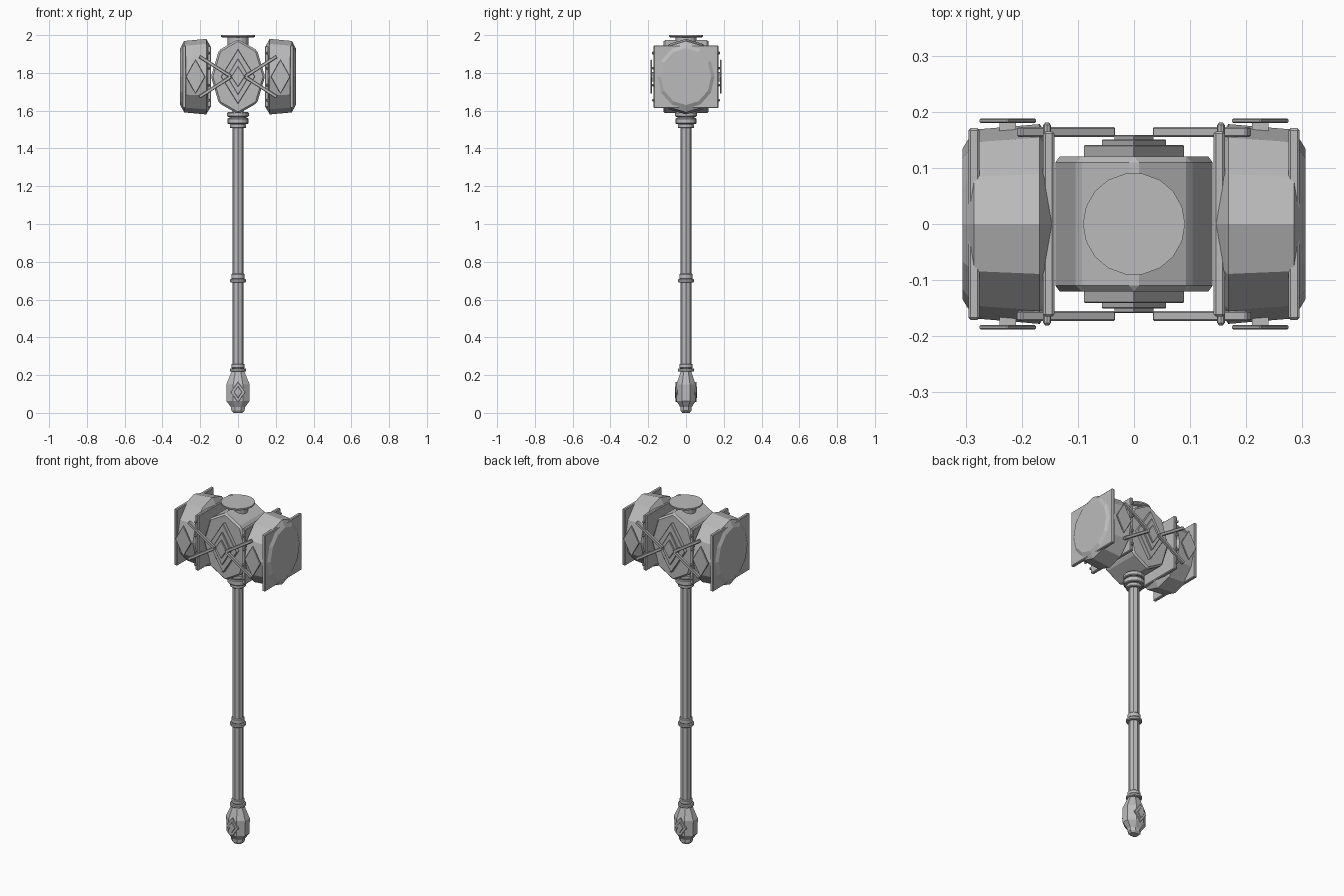
import bpy, bmesh, math
from mathutils import Vector, Matrix

if "Cube" in bpy.data.objects:
    bpy.data.objects.remove(bpy.data.objects["Cube"])

steel = bpy.data.materials.new("grey_steel")
steel.diffuse_color = (0.5, 0.5, 0.5, 1)
steel.use_nodes = True
steel.node_tree.nodes["Principled BSDF"].inputs["Base Color"].default_value = steel.diffuse_color
ZC = 1.78  # height of the head's centre


def finish(bm, name, bevel=0.0):
    bmesh.ops.recalc_face_normals(bm, faces=bm.faces)
    me = bpy.data.meshes.new(name)
    bm.to_mesh(me)
    bm.free()
    me.materials.append(steel)
    ob = bpy.data.objects.new(name, me)
    bpy.context.collection.objects.link(ob)
    if bevel:
        m = ob.modifiers.new("bevel", 'BEVEL')
        m.width, m.segments = bevel, 1
        m.limit_method = 'ANGLE'
        m.angle_limit = math.radians(25)
    return ob


def loft(name, profile, n, ru=1.0, rv=1.0, axis='Z', phase=0.0, centre=(0, 0, 0), bevel=0.0):
    """n-sided rings; profile = (radius, position along axis)."""
    bm = bmesh.new()
    rings = []
    for r, t in profile:
        ring = []
        for i in range(n):
            a = 2 * math.pi * i / n + phase
            u, v = r * ru * math.cos(a), r * rv * math.sin(a)
            p = {'Z': (u, v, t), 'X': (t, u, v), 'Y': (u, t, v)}[axis]
            ring.append(bm.verts.new(Vector(p) + Vector(centre)))
        rings.append(ring)
    for a, b in zip(rings, rings[1:]):
        for i in range(n):
            j = (i + 1) % n
            bm.faces.new((a[i], a[j], b[j], b[i]))
    bm.faces.new(rings[0])
    bm.faces.new(rings[-1])
    return finish(bm, name, bevel)


def box(name, centre, size, tilt=0.0, bevel=0.0):
    bm = bmesh.new()
    bmesh.ops.create_cube(bm, size=1, matrix=Matrix.Translation(centre)
                          @ Matrix.Rotation(tilt, 4, 'Y') @ Matrix.Diagonal((*size, 1)))
    return finish(bm, name, bevel)


def diamond(name, x, z, w, h, y0, y1):
    return loft(name, [(1, y0), (1, y1)], 4, w, h, 'Y', 0, (x, 0, z), 0.002)


# shaft and pommel
loft("shaft", [(0.029, 0.18), (0.029, 1.62)], 8)
loft("pommel", [(0.026, 0), (0.038, 0.012), (0.04, 0.03), (0.066, 0.062),
                (0.067, 0.15), (0.045, 0.2), (0.034, 0.225)],
     8, 1, 0.82, phase=math.pi / 8)
for s in (-1, 1):
    diamond("pommel_diamond", 0, 0.11, 0.04, 0.055, s * 0.045, s * 0.055)
    diamond("pommel_inner_diamond", 0, 0.11, 0.022, 0.032, s * 0.045, s * 0.059)

# collars along the shaft
for r, z0, z1 in ((0.043, 0.218, 0.236), (0.035, 0.236, 0.26),
                  (0.043, 0.69, 0.708), (0.035, 0.708, 0.737),
                  (0.043, 1.507, 1.53), (0.056, 1.53, 1.56),
                  (0.045, 1.555, 1.57), (0.057, 1.567, 1.592)):
    b = 0.004
    loft("collar", [(r - b, z0), (r, z0 + b), (r, z1 - b), (r - b, z1)], 16)

# centre block of the head
loft("head_core", [(1, -0.12), (1, 0.12)], 8, 0.143, 0.198, 'Y', 0, (0, 0, ZC), 0.01)
# cap on top
loft("cap_neck", [(0.055, 1.93), (0.055, 1.992)], 16)
loft("cap_disc", [(0.085, 1.988), (0.091, 1.992), (0.091, 2.0)], 18)

for sy in (-1, 1):
    # stepped diamonds on the core
    for w, h, y in ((0.09, 0.145, 0.141), (0.058, 0.097, 0.151), (0.036, 0.055, 0.159)):
        diamond("core_diamond", 0, ZC, w, h, sy * 0.115, sy * y)

for sx in (-1, 1):
    # striking block, twelve-sided with bevelled ends
    loft("striking_block", [(0.8, sx * 0.145), (1.0, sx * 0.168),
                            (0.945, sx * 0.285), (0.75, sx * 0.306)],
         12, 0.178, 0.2, 'X', 0, (0, 0, ZC))
    # square bands round the block
    box("outer_band", (sx * 0.285, 0, ZC), (0.02, 0.342, 0.332), 0, 0.004)
    box("inner_band", (sx * 0.152, 0, ZC), (0.02, 0.33, 0.325), 0, 0.004)
    for sy in (-1, 1):
        # diamond plate on the block side, with a hidden mount
        diamond("side_diamond", sx * 0.225, ZC, 0.051, 0.092, sy * 0.18, sy * 0.188)
        box("diamond_mount", (sx * 0.225, sy * 0.172, ZC), (0.03, 0.02, 0.05))
        for sz in (-1, 1):
            # slanted brace bars meeting near the centre
            dx, dz = 0.168, 0.108
            box("brace", (sx * 0.121, sy * 0.164, ZC + sz * 0.054),
                (math.hypot(dx, dz), 0.018, 0.018), -sx * sz * math.atan2(dz, dx), 0.003)
            # rivets on the inner band
            for h in (0.125, 0.045):
                loft("rivet", [(0.007, sy * 0.16), (0.007, sy * 0.176), (0.003, sy * 0.181)],
                     8, axis='Y', centre=(sx * 0.155, 0, ZC + sz * h))
